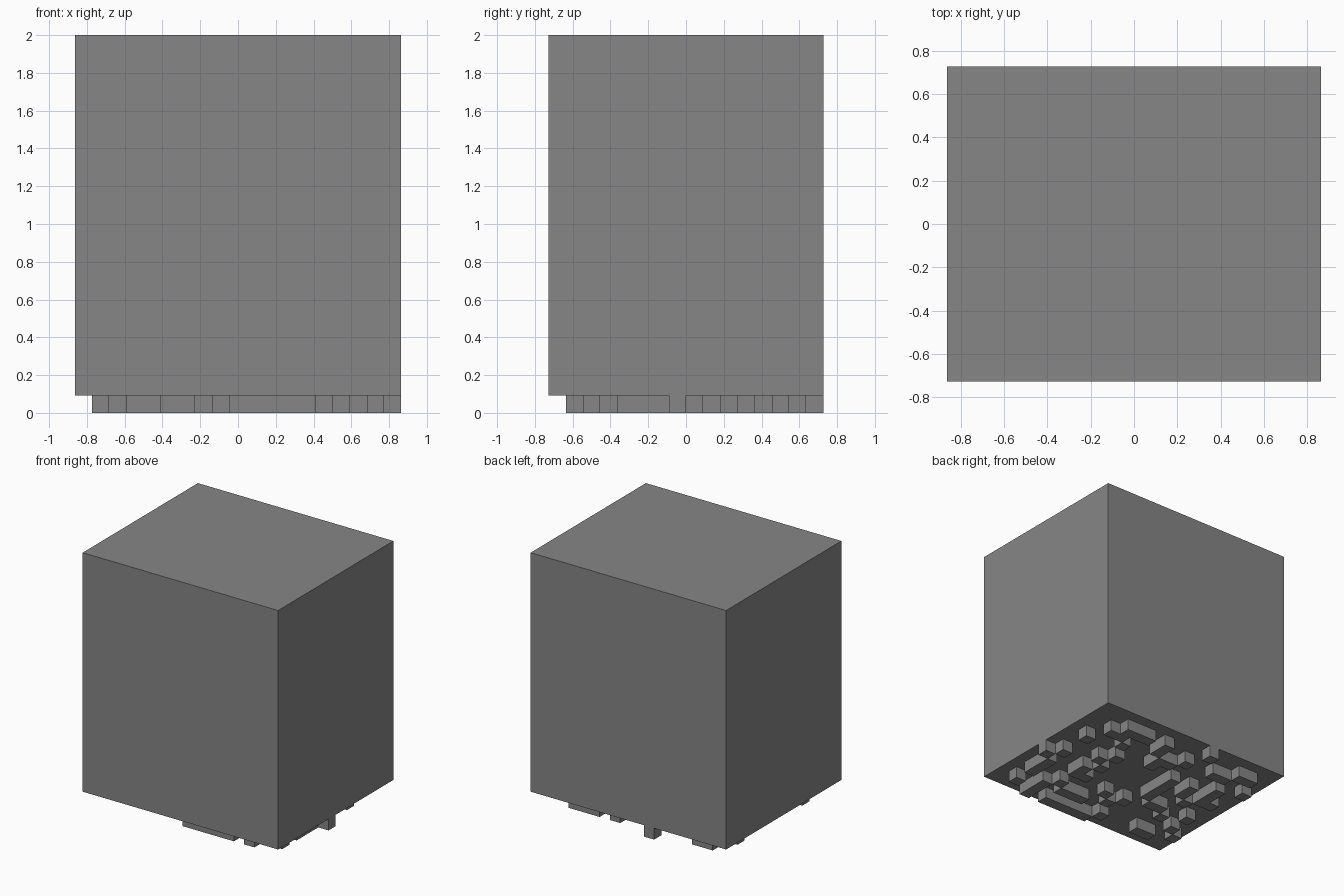
import bpy
import bmesh
from mathutils import Vector

if "Cube" in bpy.data.objects:
    bpy.data.objects.remove(bpy.data.objects["Cube"], do_unlink=True)

# Everything sits on a grid of 19 x 16 x 22 cells
CELL = 2 / 22
COLS, ROWS, LEVELS = 19, 16, 22

# Underside studs: first row at the back, first column at the +x side
STUDS = [
    "...........#.......",
    "...###.#.......##..",
    "..##...#..#..##....",
    "....#...##.......#.",
    ".#......#......#...",
    ".....#.....#.#.#...",
    "....#......#.#.##..",
    ".#...#.....#..#....",
    "#...#......#.......",
    ".#..##......##..#..",
    ".#......#.#...#....",
    ".#..#....#......#..",
    "...#.###.........#.",
    ".#.#......#...##...",
    "...#.#####.........",
    "...................",
]

grey = bpy.data.materials.new("stone grey")
grey.use_nodes = True
COLOUR = (0.24, 0.24, 0.24, 1)
grey.diffuse_color = COLOUR
grey.node_tree.nodes["Principled BSDF"].inputs["Base Color"].default_value = COLOUR


def finish(bm, name):
    mesh = bpy.data.meshes.new(name)
    bm.to_mesh(mesh)
    bm.free()
    mesh.materials.append(grey)
    obj = bpy.data.objects.new(name, mesh)
    bpy.context.collection.objects.link(obj)
    return obj


def filled(col, row):
    return 0 <= col < COLS and 0 <= row < ROWS and STUDS[row][col] == "#"


# Main block, one cell above the ground
bm = bmesh.new()
bmesh.ops.create_cube(bm, size=CELL)
bmesh.ops.scale(bm, vec=(COLS, ROWS, LEVELS - 1), verts=bm.verts)
bmesh.ops.translate(bm, vec=(0, 0, (LEVELS + 1) * CELL / 2), verts=bm.verts)
finish(bm, "main_block")

# Studs: a bottom face per cell, side faces only where the neighbour is empty
bm = bmesh.new()


def quad(points):
    bm.faces.new([bm.verts.new(p) for p in points])


half = CELL / 2
up = Vector((0, 0, CELL))
for row in range(ROWS):
    for col in range(COLS):
        if not filled(col, row):
            continue
        centre = Vector(((COLS - 1) / 2 - col, (ROWS - 1) / 2 - row, 0)) * CELL
        quad([centre + Vector((x, y, 0)) * half
              for x, y in ((-1, -1), (-1, 1), (1, 1), (1, -1))])
        for dx, dy in ((1, 0), (0, 1), (-1, 0), (0, -1)):
            if filled(col - dx, row - dy):
                continue
            out = Vector((dx, dy, 0)) * half
            side = Vector((-dy, dx, 0)) * half
            a, b = centre + out - side, centre + out + side
            quad([a, b, b + up, a + up])

bmesh.ops.remove_doubles(bm, verts=bm.verts, dist=CELL / 100)
finish(bm, "underside_studs")
